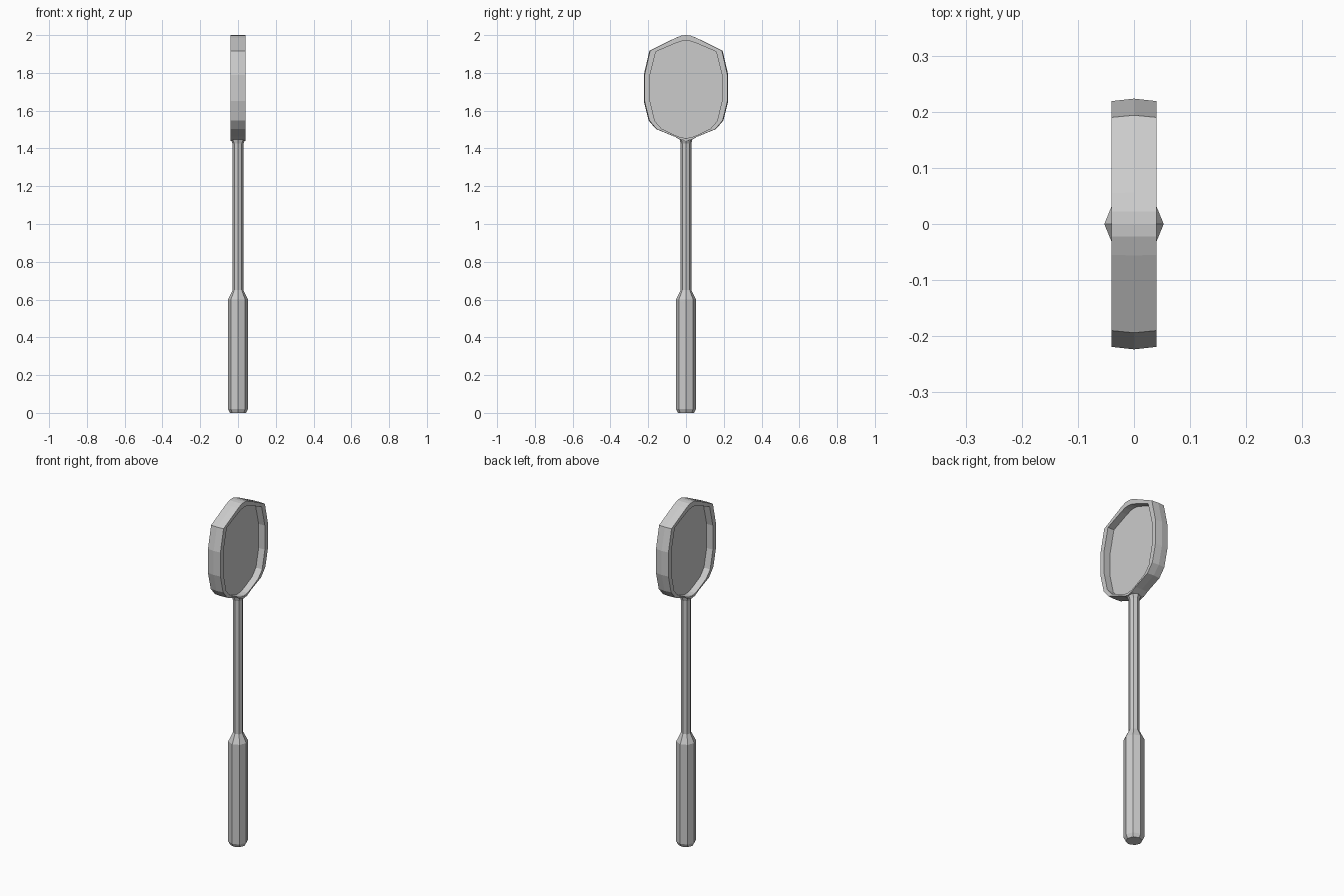
import bpy, bmesh, math

if "Cube" in bpy.data.objects:
    bpy.data.objects.remove(bpy.data.objects["Cube"])


def make_object(name, bm):
    bmesh.ops.recalc_face_normals(bm, faces=bm.faces)
    mesh = bpy.data.meshes.new(name)
    bm.to_mesh(mesh)
    bm.free()
    obj = bpy.data.objects.new(name, mesh)
    bpy.context.collection.objects.link(obj)
    return obj


def bridge(bm, a, b):
    n = len(a)
    for i in range(n):
        j = (i + 1) % n
        bm.faces.new((a[i], a[j], b[j], b[i]))


def octagon_stack(name, profile):
    """Eight-sided solid from (radius x, radius y, height) steps."""
    bm = bmesh.new()
    rings = []
    for rx, ry, z in profile:
        angles = [math.radians(45 * i) for i in range(8)]
        rings.append([bm.verts.new((rx * math.cos(t), ry * math.sin(t), z))
                      for t in angles])
    for a, b in zip(rings, rings[1:]):
        bridge(bm, a, b)
    bm.faces.new(rings[0])
    bm.faces.new(rings[-1])
    return make_object(name, bm)


def mirrored(half):
    """Close a half outline (top centre to bottom centre) across y = 0."""
    return half + [(-y, z) for y, z in reversed(half[1:-1])]


# Grip with chamfered foot and tapered shoulder
octagon_stack("grip", [(0.043, 0.043, 0), (0.053, 0.053, 0.02),
                       (0.053, 0.053, 0.6), (0.028, 0.028, 0.65)])

# Shaft flaring into the head
octagon_stack("shaft", [(0.028, 0.028, 0.64), (0.028, 0.028, 1.425),
                        (0.041, 0.035, 1.452)])

# Head outlines: outer rim and inner opening
outer = mirrored([(0, 2.0), (0.022, 1.998), (0.055, 1.985), (0.19, 1.917),
                  (0.219, 1.79), (0.219, 1.65), (0.194, 1.548),
                  (0.155, 1.502), (0.06, 1.463), (0.03, 1.447), (0, 1.44)])
inner = mirrored([(0, 1.97), (0.022, 1.968), (0.055, 1.957), (0.16, 1.912),
                  (0.19, 1.79), (0.19, 1.65), (0.165, 1.545),
                  (0.13, 1.505), (0.06, 1.471), (0.03, 1.459), (0, 1.455)])

# Frame: outer wall with a slight central ridge, flat inner wall
bm = bmesh.new()


def ring(outline, x, scale=1.0):
    return [bm.verts.new((x, y * scale, z)) for y, z in outline]


loops = [ring(outer, 0, 1.02), ring(outer, 0.04), ring(inner, 0.04),
         ring(inner, -0.04), ring(outer, -0.04)]
for i, loop in enumerate(loops):
    bridge(bm, loop, loops[(i + 1) % len(loops)])
make_object("head_frame", bm)

# String bed filling the middle of the frame
bm = bmesh.new()
bm.faces.new(ring(inner, 0))
make_object("string_bed", bm)
